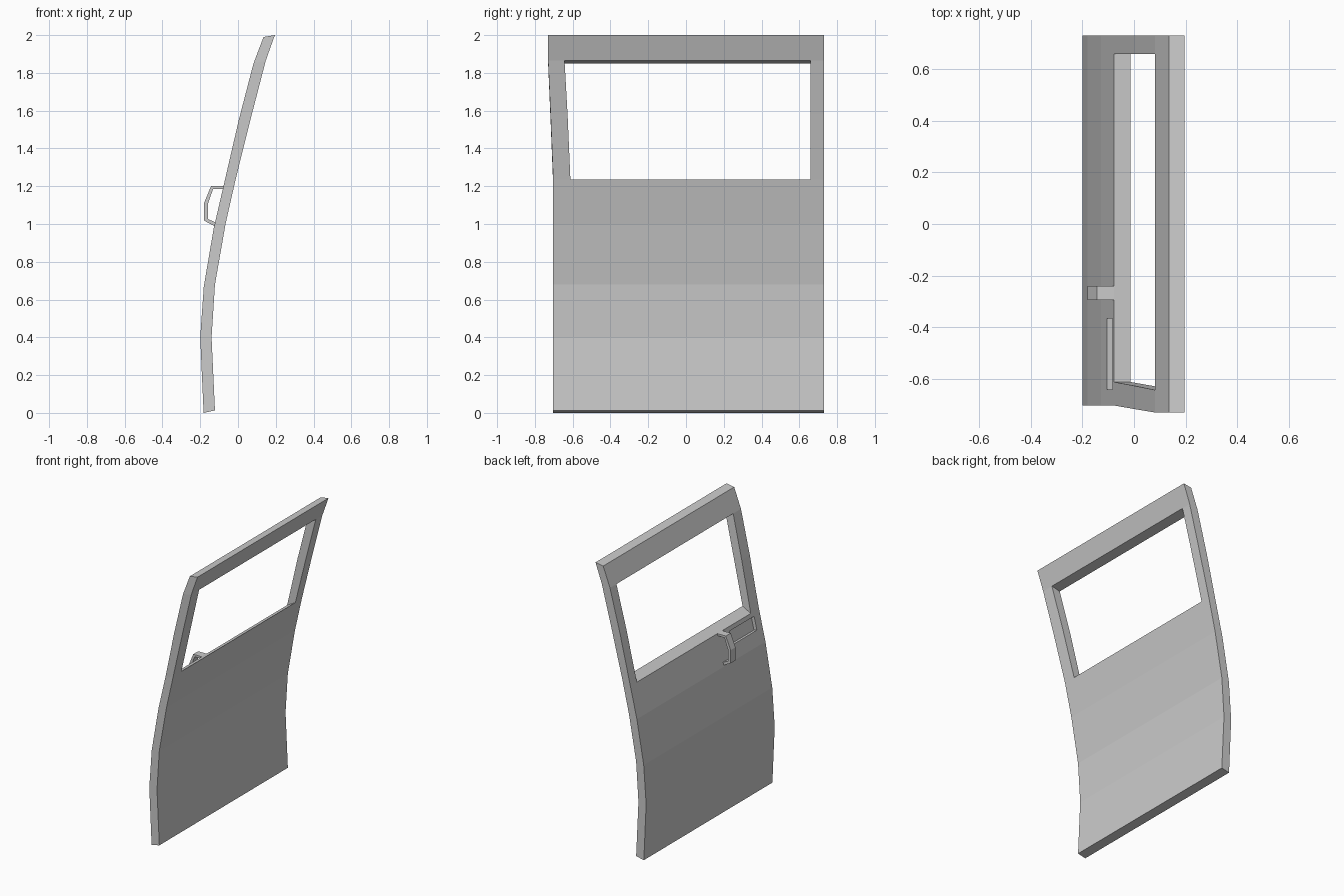
import bpy, bmesh
from math import atan2
from mathutils import Matrix, Vector

if "Cube" in bpy.data.objects:
    bpy.data.objects.remove(bpy.data.objects["Cube"])


def finish(bm, name):
    bmesh.ops.recalc_face_normals(bm, faces=bm.faces)
    me = bpy.data.meshes.new(name)
    bm.to_mesh(me)
    bm.free()
    ob = bpy.data.objects.new(name, me)
    bpy.context.collection.objects.link(ob)
    return ob


# Door side profile: outer x, z, inner x, z
rows = [(-0.182, 0.0, -0.122, 0.013), (-0.2, 0.4, -0.14, 0.4),
        (-0.181, 0.67, -0.122, 0.68), (-0.128, 0.98, -0.066, 1.0),
        (-0.077, 1.2, -0.013, 1.235), (0.004, 1.55, 0.073, 1.58),
        (0.082, 1.85, 0.147, 1.865), (0.135, 1.99, 0.195, 2.0)]
# Front edge and window front edge slant above the belt line
front = [-0.703] * 5 + [-0.717, -0.73, -0.73]
pane = [-0.612] * 5 + [-0.627, -0.643, -0.643]

# Door panel with window opening between rows 4 and 6
bm = bmesh.new()
grid = []
for side in (0, 2):
    grid.append([[bm.verts.new((r[side], y, r[side + 1]))
                  for y in (front[i], pane[i], 0.658, 0.73)]
                 for i, r in enumerate(rows)])
outer, inner = grid
pairs = {v: w for ro, ri in zip(outer, inner) for v, w in zip(ro, ri)}
for i in range(len(rows) - 1):
    for j in range(3):
        if j == 1 and i in (4, 5):
            continue
        for g in grid:
            bm.faces.new((g[i][j], g[i][j + 1], g[i + 1][j + 1], g[i + 1][j]))
# Rim faces join the outer and inner skins
for e in [e for e in bm.edges if e.is_boundary and all(v in pairs for v in e.verts)]:
    a, b = e.verts
    bm.faces.new((a, b, pairs[b], pairs[a]))
loose = [v for v in bm.verts if not v.link_faces]
bmesh.ops.delete(bm, geom=loose, context='VERTS')
door = finish(bm, "door_panel")

# Latch recess cut square to the sloping outer skin
bm = bmesh.new()
tilt = atan2(0.051, 0.22)
bmesh.ops.create_cube(bm, size=1, matrix=Matrix.Translation((-0.094, -0.5025, 1.125))
                      @ Matrix.Rotation(tilt, 4, 'Y')
                      @ Matrix.Diagonal(Vector((0.046, 0.275, 0.095, 1))))
cutter = finish(bm, "recess_cutter")
cutter.hide_render = True
mod = door.modifiers.new("recess", 'BOOLEAN')
mod.operation = 'DIFFERENCE'
mod.solver = 'EXACT'
mod.object = cutter
bpy.context.view_layer.objects.active = door
door.select_set(True)
bpy.ops.object.modifier_apply(modifier=mod.name)
bpy.data.objects.remove(cutter)

# Pull handle: angular strap
out = [(-0.075, 1.2), (-0.143, 1.2), (-0.18, 1.11), (-0.18, 1.018), (-0.122, 0.988)]
inn = [(-0.079, 1.185), (-0.132, 1.185), (-0.16, 1.105), (-0.158, 1.026), (-0.118, 1.008)]
bm = bmesh.new()
rings = []
for o, n in zip(out, inn):
    rings.append([bm.verts.new((p[0], y, p[1]))
                  for p, y in ((o, -0.295), (o, -0.24), (n, -0.24), (n, -0.295))])
for a, b in zip(rings, rings[1:]):
    for k in range(4):
        bm.faces.new((a[k], a[(k + 1) % 4], b[(k + 1) % 4], b[k]))
bm.faces.new(rings[0])
bm.faces.new(rings[-1])
finish(bm, "pull_handle")
